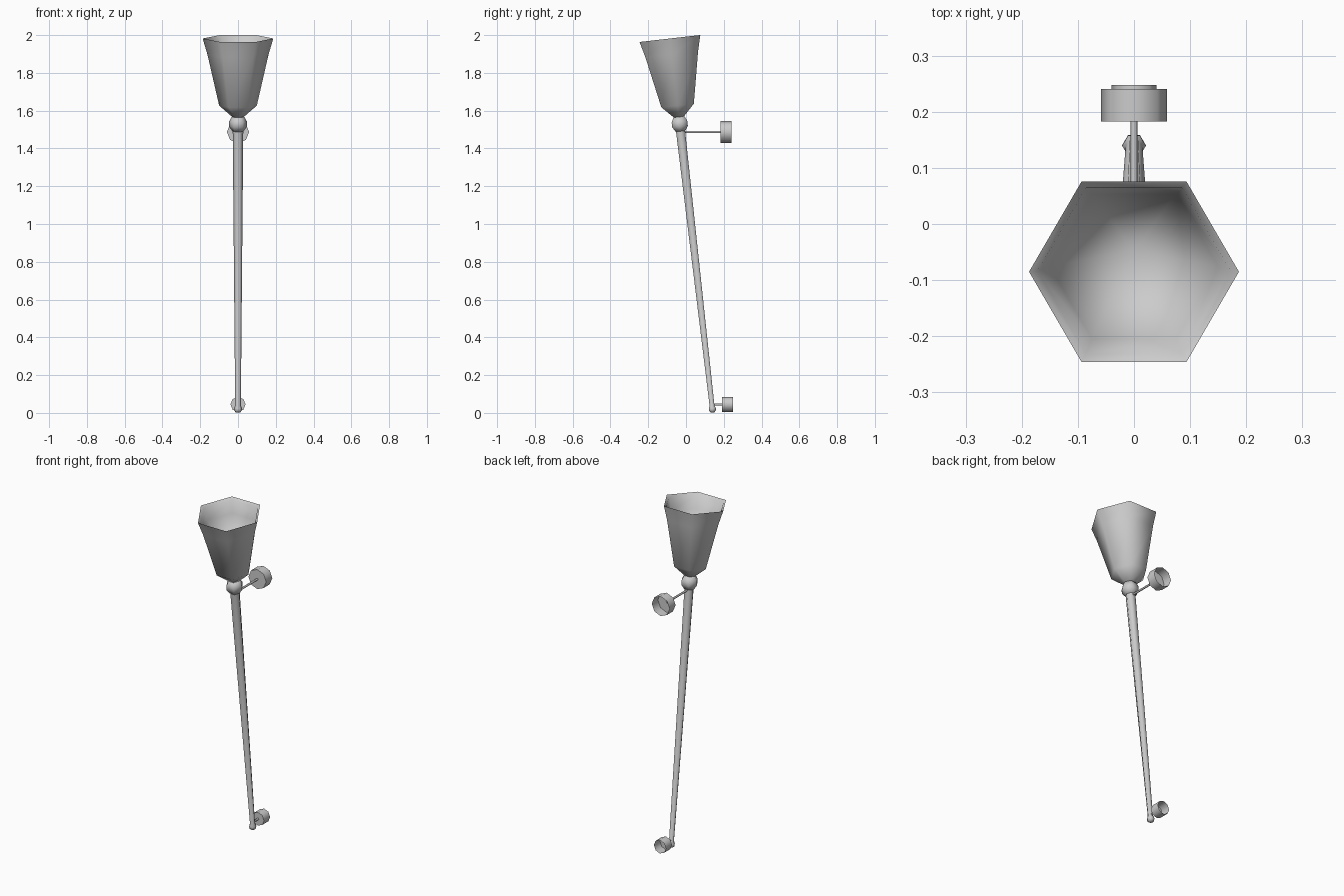
import bpy, bmesh, math

if "Cube" in bpy.data.objects:
    bpy.data.objects.remove(bpy.data.objects["Cube"])


def lathe(name, profile, sides, loc, rot):
    """Spin (radius, height) pairs around local z; radius 0 gives a pole."""
    bm = bmesh.new()
    rings = []
    for r, h in profile:
        if r == 0:
            rings.append([bm.verts.new((0, 0, h))])
        else:
            rings.append([bm.verts.new((r * math.cos(2 * math.pi * i / sides),
                                        r * math.sin(2 * math.pi * i / sides), h))
                          for i in range(sides)])
    for a, b in zip(rings, rings[1:]):
        for i in range(sides):
            j = (i + 1) % sides
            if len(a) == 1:
                bm.faces.new((a[0], b[j], b[i]))
            elif len(b) == 1:
                bm.faces.new((a[i], a[j], b[0]))
            else:
                bm.faces.new((a[i], a[j], b[j], b[i]))
    me = bpy.data.meshes.new(name)
    bm.to_mesh(me)
    bm.free()
    ob = bpy.data.objects.new(name, me)
    bpy.context.collection.objects.link(ob)
    ob.location, ob.rotation_euler = loc, rot
    bpy.context.view_layer.objects.active = ob
    ob.select_set(True)
    bpy.ops.object.shade_smooth_by_angle(angle=math.radians(62))
    ob.select_set(False)
    return ob


TILT = (math.radians(6.54), 0, 0)
FOOT = (0, 0.142, 0.001)

# tapered pole with a small knob at the bottom
lathe("pole", [(0, 0), (0.012, 0.002), (0.021, 0.012), (0.021, 0.024),
               (0.015, 0.038), (0.028, 1.51), (0, 1.51)], 6, FOOT, TILT)

# bead between pole and cup
lathe("bead", [(0, 1.495), (0.03, 1.5), (0.048, 1.525), (0.048, 1.55),
               (0.035, 1.575), (0, 1.58)], 6, FOOT, TILT)

# six-sided flared cup with a bevelled lip and a conical hollow
lathe("cup", [(0, 1.575), (0.032, 1.577), (0.1, 1.637), (0.162, 1.91), (0.187, 1.994),
              (0.172, 1.982), (0.15, 1.91), (0, 1.66)], 6, FOOT, TILT)

# wall mounts: thin rod plus an eight-sided cap open at the back
BACK = (math.radians(-90), 0, 0)  # local z points to +y
for label, z, y0, y1, y2, r in (("upper", 1.487, -0.03, 0.183, 0.241, 0.059),
                                ("lower", 0.045, 0.138, 0.19, 0.248, 0.04)):
    lathe(label + "_mount_rod", [(0, 0), (0.006, 0), (0.006, y1 - y0 + 0.004),
                                 (0, y1 - y0 + 0.004)], 6, (0, y0, z), BACK)
    lathe(label + "_mount_cap", [(0, 0), (r, 0), (r, y2 - y1)], 8, (0, y1, z), BACK)
